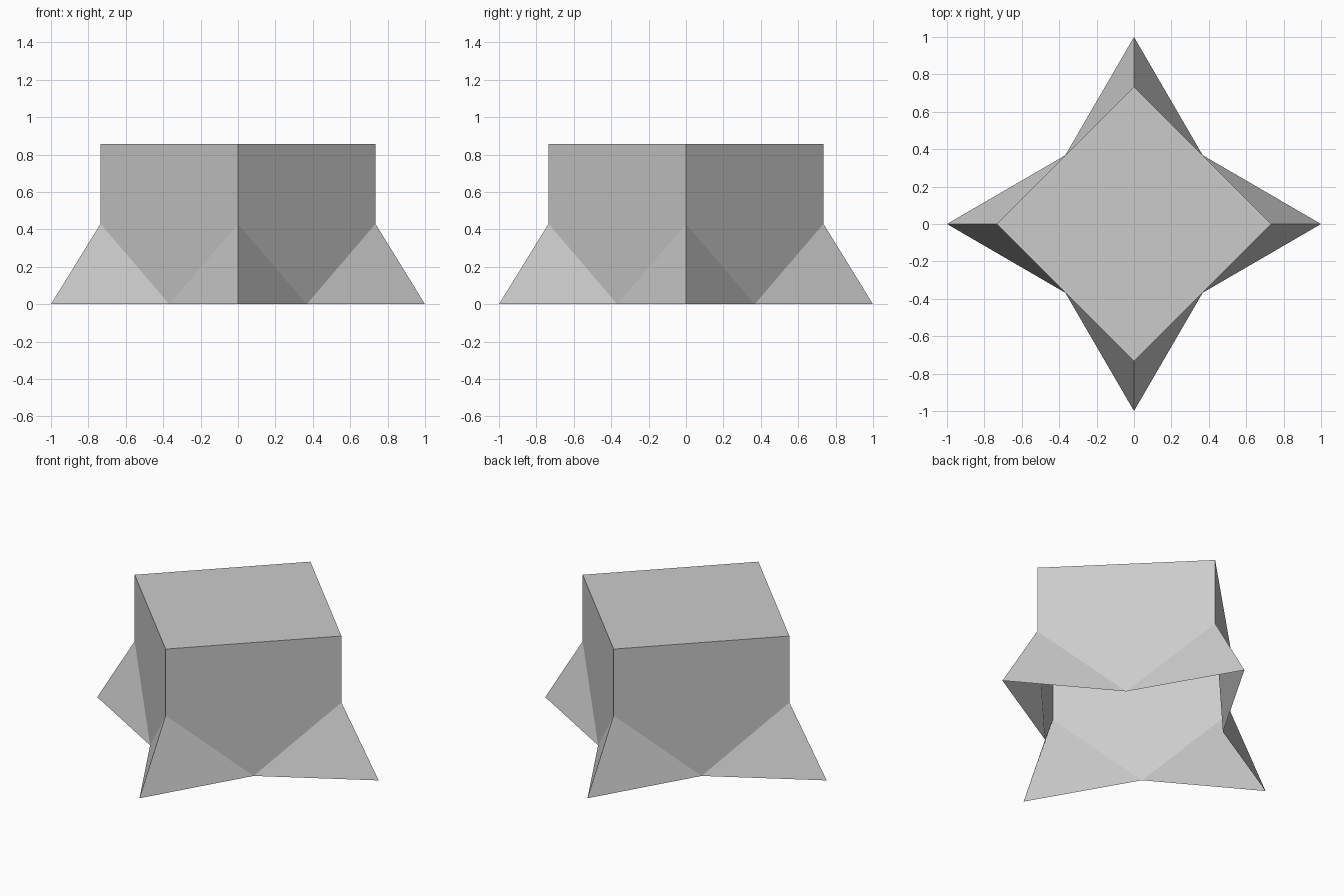
import bpy
import bmesh
from math import cos, sin, pi
from mathutils import Vector

cube = bpy.data.objects.get("Cube")
if cube:
    bpy.data.objects.remove(cube, do_unlink=True)

CORNER = 0.735                   # centre to block corner
TIP = 1.0                        # centre to flare tip
NOTCH = CORNER / 2 ** 0.5        # centre to middle of a wall
TOP, KNEE = 0.857, 0.43          # roof height, height where flares begin

grey = bpy.data.materials.new("plain grey")
colour = (0.6, 0.6, 0.6, 1)
grey.use_nodes = True
grey.diffuse_color = colour
grey.node_tree.nodes["Principled BSDF"].inputs["Base Color"].default_value = colour


def point(quarter, radius, z):
    """Point at a number of quarter turns from the front."""
    a = (quarter - 1) * pi / 2
    return Vector((radius * cos(a), radius * sin(a), z))


def make_part(name, faces):
    bm = bmesh.new()
    for corners in faces:
        bm.faces.new([bm.verts.new(p) for p in corners])
    bmesh.ops.remove_doubles(bm, verts=bm.verts, dist=0.0001)
    mesh = bpy.data.meshes.new(name)
    bm.to_mesh(mesh)
    bm.free()
    mesh.materials.append(grey)
    obj = bpy.data.objects.new(name, mesh)
    bpy.context.collection.objects.link(obj)


# Hollow block: flat roof and four walls, each tapering to a point at the ground
block = [[point(q, CORNER, TOP) for q in range(4)]]
for q in range(4):
    block.append([
        point(q, CORNER, TOP),
        point(q, CORNER, KNEE),
        point(q + 0.5, NOTCH, 0),
        point(q + 1, CORNER, KNEE),
        point(q + 1, CORNER, TOP),
    ])
make_part("block", block)

# Two-sided flares spreading outward below each corner, open underneath
for q, side in enumerate(("front", "left", "back", "right")):
    knee, tip = point(q, CORNER, KNEE), point(q, TIP, 0)
    make_part(side + "_flare", [
        [knee, tip, point(q + 0.5, NOTCH, 0)],
        [knee, point(q - 0.5, NOTCH, 0), tip],
    ])
